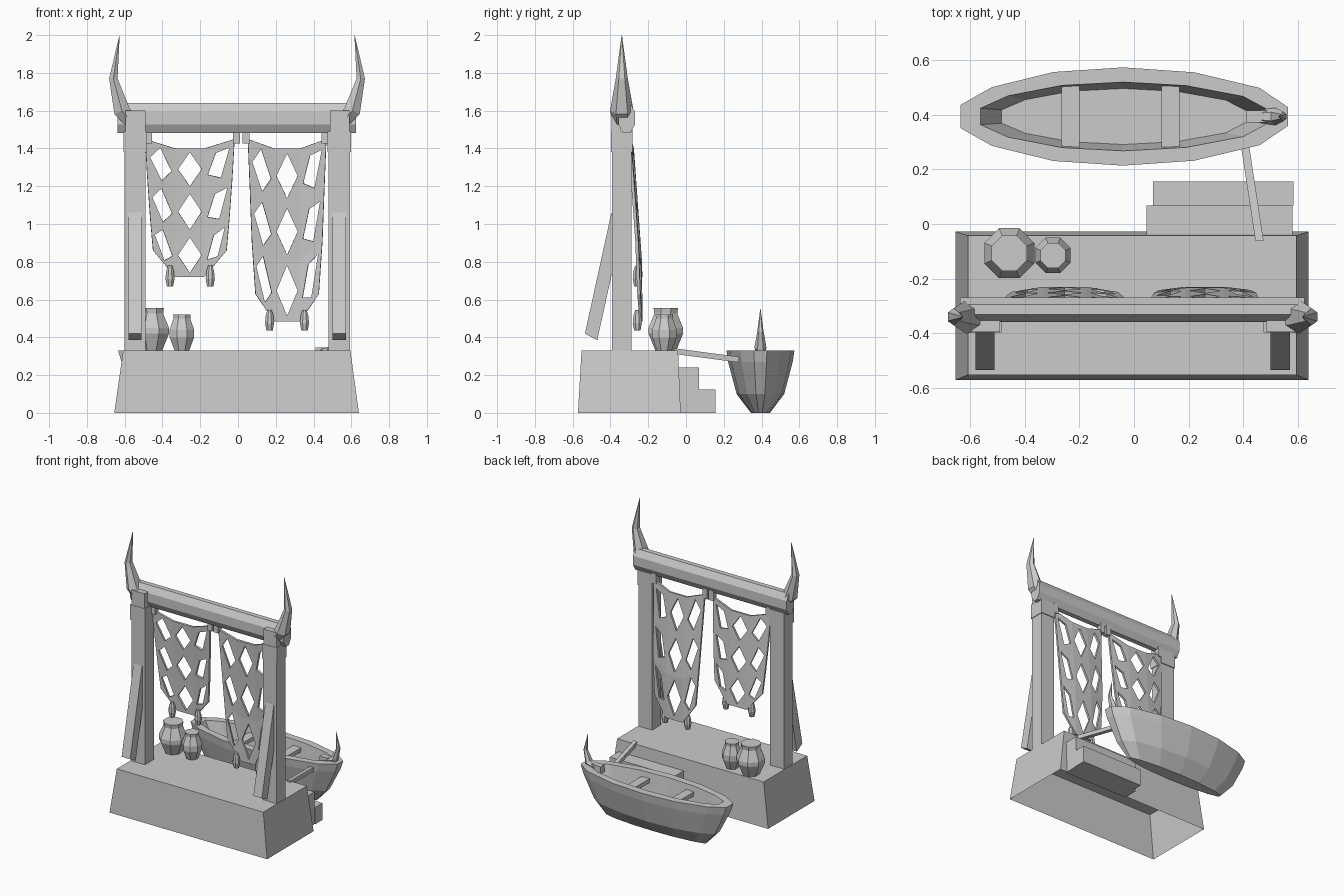
import bpy, bmesh, math
from mathutils import Vector

old = bpy.data.objects.get("Cube")
if old:
    bpy.data.objects.remove(old, do_unlink=True)

grey = bpy.data.materials.new("plain_grey")
grey.use_nodes = True
tone = (0.6, 0.6, 0.6, 1)
grey.diffuse_color = tone
grey.node_tree.nodes["Principled BSDF"].inputs["Base Color"].default_value = tone


def finish(name, bm):
    bmesh.ops.recalc_face_normals(bm, faces=bm.faces)
    mesh = bpy.data.meshes.new(name)
    bm.to_mesh(mesh)
    bm.free()
    mesh.materials.append(grey)
    obj = bpy.data.objects.new(name, mesh)
    bpy.context.collection.objects.link(obj)
    return obj


def loft(name, rings, cap_start=True, cap_end=True):
    """Skin a list of closed rings that all have the same point count."""
    bm = bmesh.new()
    loops = [[bm.verts.new(p) for p in ring] for ring in rings]
    n = len(loops[0])
    for a, b in zip(loops, loops[1:]):
        for i in range(n):
            j = (i + 1) % n
            bm.faces.new((a[i], a[j], b[j], b[i]))
    if cap_start:
        bm.faces.new(loops[0][::-1])
    if cap_end:
        bm.faces.new(loops[-1])
    return finish(name, bm)


def rect(x0, x1, y0, y1, z):
    return [(x0, y0, z), (x1, y0, z), (x1, y1, z), (x0, y1, z)]


def box(name, x0, x1, y0, y1, z0, z1):
    return loft(name, [rect(x0, x1, y0, y1, z0), rect(x0, x1, y0, y1, z1)])


def extrude_x(name, profile, x0, x1):
    return loft(name, [[(x, y, z) for y, z in profile] for x in (x0, x1)])


def lathe(name, x, y, profile, sides=8):
    turn = [2 * math.pi * (i + 0.5) / sides for i in range(sides)]
    return loft(name, [[(x + r * math.cos(a), y + r * math.sin(a), z) for a in turn]
                       for r, z in profile])


def horn(name, path, y, sides=6):
    """Tapered horn along (x, z, radius) points."""
    rings = []
    for i, (x, z, r) in enumerate(path):
        a, b = path[max(i - 1, 0)], path[min(i + 1, len(path) - 1)]
        t = Vector((b[0] - a[0], 0, b[1] - a[1])).normalized()
        across = Vector((t.z, 0, -t.x))
        rings.append([Vector((x, y, z)) + across * r * 0.8 * math.cos(k)
                      + Vector((0, r * math.sin(k), 0))
                      for k in (2 * math.pi * (s + 0.5) / sides for s in range(sides))])
    return loft(name, rings)


# Platform, open underneath
loft("platform", [rect(-0.655, 0.64, -0.572, -0.028, 0),
                  rect(-0.608, 0.595, -0.553, -0.042, 0.33)], cap_start=False)

# Back steps
box("upper_step", 0.045, 0.58, -0.04, 0.068, 0, 0.24)
box("lower_step", 0.07, 0.585, 0.068, 0.155, 0, 0.125)

# Posts, caps, braces and horns on both sides
CX = -0.005
for s, side in ((1, "left"), (-1, "right")):
    px = CX + s * 0.541
    box(side + "_post", px - 0.056, px + 0.056, -0.392, -0.288, 0.33, 1.4)
    box(side + "_post_cap", px - 0.061, px + 0.061, -0.398, -0.282, 1.38, 1.49)
    box(side + "_cap_plate", px - 0.05, px + 0.055, -0.395, -0.345, 1.48, 1.6)
    extrude_x(side + "_brace", [(-0.535, 0.42), (-0.47, 0.385), (-0.33, 1.02), (-0.395, 1.06)],
              px - 0.035, px + 0.035)
    horn(side + "_beam_horn", [(CX + s * x, z, r) for x, z, r in
         ((0.545, 1.52, 0.045), (0.61, 1.6, 0.062), (0.655, 1.77, 0.032), (0.622, 2.0, 0.001))],
         -0.34)

# Cross beam
eight = [2 * math.pi * (i + 0.5) / 8 for i in range(8)]
extrude_x("cross_beam", [(-0.314 + 0.048 * math.cos(a), 1.56 + 0.086 * math.sin(a))
                         for a in eight], -0.638, 0.625)


# Hanging nets: three by three cells, each with a diamond hole
HOLES = (((-0.36, 0.08), (0.0, 0.4), (0.38, -0.08), (0.02, -0.4)),
         ((-0.4, 0.0), (0.0, 0.41), (0.4, 0.0), (0.0, -0.41)),
         ((-0.38, -0.16), (-0.12, 0.3), (0.34, 0.32), (0.08, -0.36)))


def net(name, cx, inner_half, outer_half, inner_z, outer_z):
    def knot(col, row):
        edge = col in (0, 3)
        half = outer_half[row] if edge else inner_half
        z = (outer_z if edge else inner_z)[row]
        y = -0.3 + 0.05 * min(1, (1.46 - z) / 0.7) + (0 if edge else 0.012)
        return Vector((cx + (half if col > 1 else -half), y, z))

    bm = bmesh.new()
    for row in range(3):
        for col in range(3):
            tl, tr = knot(col, row), knot(col + 1, row)
            bl, br = knot(col, row + 1), knot(col + 1, row + 1)

            def at(u, v):
                return tl.lerp(tr, u).lerp(bl.lerp(br, u), v)
            west, north, east, south = [bm.verts.new(at(0.5 + u, 0.5 - v)) for u, v in HOLES[col]]
            w, n, e, s = [bm.verts.new(at(*p)) for p in ((0, .5), (.5, 0), (1, .5), (.5, 1))]
            a, b, c, d = [bm.verts.new(p) for p in (tl, tr, br, bl)]
            for face in ((a, n, north, west, w), (b, e, east, north, n),
                         (c, s, south, east, e), (d, w, west, south, s)):
                bm.faces.new(face)
    bmesh.ops.remove_doubles(bm, verts=bm.verts, dist=0.0005)
    obj = finish(name, bm)
    mod = obj.modifiers.new("thickness", "SOLIDIFY")
    mod.thickness = 0.016
    mod.offset = 0


net("short_net", -0.255, 0.078, (0.237, 0.225, 0.21, 0.195),
    (1.4, 1.18, 0.95, 0.72), (1.45, 1.24, 1.03, 0.86))
net("long_net", 0.26, 0.07, (0.208, 0.197, 0.187, 0.168),
    (1.4, 1.11, 0.81, 0.485), (1.45, 1.18, 0.91, 0.63))

# Net weights and the ties on the beam
for i, (x, z) in enumerate(((-0.36, 0.67), (-0.147, 0.67), (0.167, 0.435), (0.352, 0.435))):
    lathe("net_weight_%d" % (i + 1), x, -0.258,
          [(0.018, z), (0.026, z + 0.04), (0.022, z + 0.08), (0.012, z + 0.11)])
for i, x in enumerate((-0.475, -0.008, 0.042, 0.462)):
    box("net_tie_%d" % (i + 1), x - 0.019, x + 0.019, -0.32, -0.282, 1.425, 1.5)

# Jars
lathe("large_jar", -0.457, -0.107,
      [(0.06, 0.33), (0.099, 0.42), (0.099, 0.45), (0.066, 0.525), (0.07, 0.555)])
lathe("small_jar", -0.297, -0.115,
      [(0.042, 0.33), (0.07, 0.4), (0.07, 0.44), (0.048, 0.5), (0.05, 0.522)])

# Gangplank
loft("gangplank", [[(x + dx, y, z + dz) for dx, dz in
                    ((-0.015, 0), (0.015, 0), (0.015, 0.03), (-0.015, 0.03))]
                   for x, y, z in ((0.46, -0.062, 0.312), (0.408, 0.28, 0.267))])

# Boat hull: one outline scaled into keel, bilge, rim and floor rings
BOAT_Y = 0.394
HALF = ((-0.635, 0.043), (-0.52, 0.108), (-0.295, 0.163), (-0.04, 0.18),
        (0.22, 0.162), (0.46, 0.105), (0.565, 0.034))
OUTLINE = [(x, -w) for x, w in HALF] + [(x, w) for x, w in reversed(HALF)]


def hull_ring(sx, sy, z):
    return [(-0.035 + (x + 0.035) * sx, BOAT_Y + y * sy, z) for x, y in OUTLINE]


loft("boat_hull", [hull_ring(*r) for r in (
    (0.68, 0.28, 0), (0.83, 0.7, 0.1), (0.97, 0.95, 0.27), (1, 1, 0.33),
    (0.88, 0.7, 0.33), (0.75, 0.57, 0.15))])

# Boat seats and bow horn
for name, x in (("rear_seat", -0.232), ("front_seat", 0.133)):
    box(name, x - 0.033, x + 0.033, BOAT_Y - 0.112, BOAT_Y + 0.112, 0.26, 0.29)
box("bow_block", 0.41, 0.49, BOAT_Y - 0.022, BOAT_Y + 0.022, 0.29, 0.345)
horn("bow_horn", [(0.46, 0.325, 0.024), (0.52, 0.345, 0.032),
                  (0.548, 0.43, 0.017), (0.53, 0.55, 0.001)], BOAT_Y)
